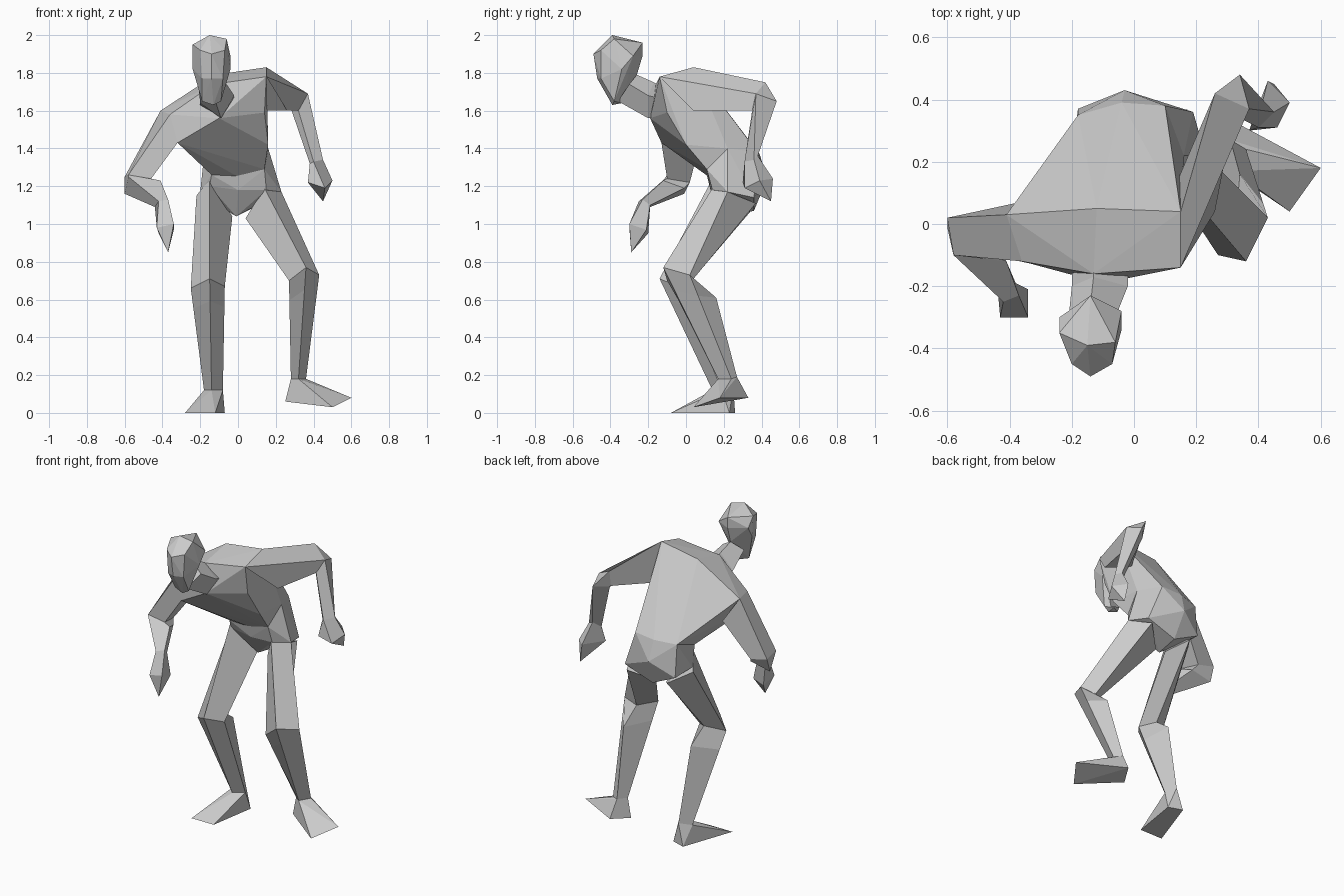
import bpy
import bmesh
from mathutils import Vector

if "Cube" in bpy.data.objects:
    bpy.data.objects.remove(bpy.data.objects["Cube"], do_unlink=True)

UNIT = 0.01  # all coordinates below are in hundredths

grey = bpy.data.materials.new("plain grey")
grey.use_nodes = True
grey.diffuse_color = (0.6, 0.6, 0.6, 1)
grey.node_tree.nodes["Principled BSDF"].inputs["Base Color"].default_value = grey.diffuse_color


def finish(name, bm):
    """Clean the mesh, face it outward and put it in the scene with flat shading."""
    bmesh.ops.remove_doubles(bm, verts=bm.verts[:], dist=0.0005)
    bmesh.ops.dissolve_degenerate(bm, edges=bm.edges[:], dist=0.0005)
    bmesh.ops.recalc_face_normals(bm, faces=bm.faces[:])
    mesh = bpy.data.meshes.new(name)
    bm.to_mesh(mesh)
    bm.free()
    mesh.materials.append(grey)
    obj = bpy.data.objects.new(name, mesh)
    bpy.context.scene.collection.objects.link(obj)
    return obj


def hull(name, points):
    """A faceted solid wrapped around a handful of corner points."""
    bm = bmesh.new()
    for point in points:
        bm.verts.new(Vector(point) * UNIT)
    result = bmesh.ops.convex_hull(bm, input=bm.verts[:])
    spare = set(result["geom_interior"]) | set(result["geom_unused"])
    spare = [item for item in spare if isinstance(item, bmesh.types.BMVert)]
    bmesh.ops.delete(bm, geom=spare, context="VERTS")
    return finish(name, bm)


def loft(name, rings):
    """A four-sided tube through matching rings, closed at both ends."""
    bm = bmesh.new()
    rows = [[bm.verts.new(Vector(point) * UNIT) for point in ring] for ring in rings]
    for low, high in zip(rows, rows[1:]):
        for i in range(len(low)):
            j = (i + 1) % len(low)
            bm.faces.new((low[i], low[j], high[j], high[i]))
    bm.faces.new(rows[0])
    bm.faces.new(rows[-1])
    return finish(name, bm)


def leg(side, hip, knee, ankle, calf_back, foot):
    """Thigh and shin in one tube with a calf bulge, plus a wedge foot."""
    calf = [Vector(k).lerp(Vector(a), 0.2) for k, a in zip(knee, ankle)]
    calf[2] = Vector(calf_back)
    loft(side + "_leg", [hip, knee, calf, ankle])
    hull(side + "_foot", ankle + foot)


def arm(side, shoulder, elbow, forearm, wrist, palm, fingertip):
    """Upper arm, bent elbow and forearm in one tube, plus a pointed hand."""
    loft(side + "_arm", [shoulder, elbow, forearm, wrist])
    loft(side + "_hand", [wrist, palm, [fingertip] * len(palm)])


# Torso: chest and pelvis share the waist
waist = [(-14, 11, 126), (0, 12, 125), (14, 11, 129),
         (16, 22, 140), (10, 38, 138), (-4, 39, 137), (-18, 35, 136)]
shoulders = [(15, 4, 183), (15, -14, 178), (-13, -16, 174), (-10, -19, 156),
             (-36, -12, 158), (-41, 3, 160), (-12, 5, 179)]
ribs = [(14, -10, 159), (16, 0, 142), (-32, -13, 143), (-16, -1, 141)]
hull("chest", shoulders + ribs + waist)

hips = [(-15, 14, 120), (0, 13, 118), (15, 14, 118), (23, 22, 117), (19, 36, 114),
        (-3, 43, 124), (-18, 37, 115), (-20, 22, 117), (-1, 22, 104), (-1, 36, 107)]
hull("pelvis", waist + hips)

# Neck and head
loft("neck", [
    [(-13, -12, 172), (-2, -16, 167), (-9, -16, 156), (-20, -16, 163)],
    [(-13, -17, 175), (-2, -20, 168), (-9, -20, 156), (-20, -20, 164)],
    [(-14, -26, 179), (-6, -30, 174), (-12, -36, 165), (-21, -30, 174)],
])
crown = [(-15, -39, 200), (-14, -23, 196), (-6, -38, 198), (-24, -35, 195)]
brow = [(-20, -45, 192), (-14, -49, 190), (-7, -45, 192),
        (-4, -28, 189), (-24, -30, 189), (-14, -23, 189)]
jaw = [(-24, -34, 182), (-4, -34, 182), (-14, -47, 177), (-19, -45, 177), (-8, -45, 177),
       (-14, -26, 179), (-19, -38, 165), (-9, -38, 165), (-13, -39, 163), (-13, -34, 164)]
hull("head", crown + brow + jaw)

# Legs: each ring runs front, left, back, right
leg("left",
    hip=[(14, 14, 119), (23, 22, 117), (17, 37, 111), (4, 25, 103)],
    knee=[(36, -12, 77), (43, 2, 73), (33, 4, 71), (27, -10, 70)],
    ankle=[(32, 17, 18), (36, 24, 18), (31, 27, 19), (28, 20, 18)],
    calf_back=(34, 16, 61),
    foot=[(25, 21, 6), (32, 33, 8), (60, 18, 8), (50, 4, 3)])
leg("right",
    hip=[(-15, 14, 124), (-3, 25, 104), (-12, 37, 110), (-22, 24, 115)],
    knee=[(-15, -14, 71), (-7, -4, 67), (-15, 3, 70), (-25, -6, 66)],
    ankle=[(-14, 14, 12), (-8, 19, 12), (-12, 25, 14), (-18, 19, 12)],
    calf_back=(-14, 15, 61),
    foot=[(-7, 23, 0), (-16, 26, 0), (-28, -8, 0), (-12, -8, 0)])

# Arms: the left swings back, the right hangs forward
arm("left",
    shoulder=[(15, 4, 183), (15, -14, 178), (26, 4, 160), (14, 14, 160)],
    elbow=[(26, 42, 175), (37, 37, 169), (32, 35, 160), (27, 39, 164)],
    forearm=[(34, 48, 165), (37, 37, 169), (32, 35, 160), (27, 40, 164)],
    wrist=[(41, 38, 136), (45, 36, 134), (40, 31, 133), (38, 33, 132)],
    palm=[(43, 46, 124), (50, 39, 123), (46, 31, 119), (37, 30, 122)],
    fingertip=(45, 45, 112))
arm("right",
    shoulder=[(-41, 3, 160), (-36, -12, 158), (-32, -13, 143), (-32, 8, 145)],
    elbow=[(-60, 2, 125), (-58, -10, 126), (-46, -10, 124), (-48, 2, 122)],
    forearm=[(-60, -1, 116), (-58, -10, 125), (-41, -12, 123), (-46, -1, 119)],
    wrist=[(-44, -19, 109), (-42, -25, 112), (-37, -23, 113), (-38, -19, 110)],
    palm=[(-42, -20, 95), (-43, -30, 98), (-34, -30, 100), (-34, -21, 97)],
    fingertip=(-37, -29, 85))
